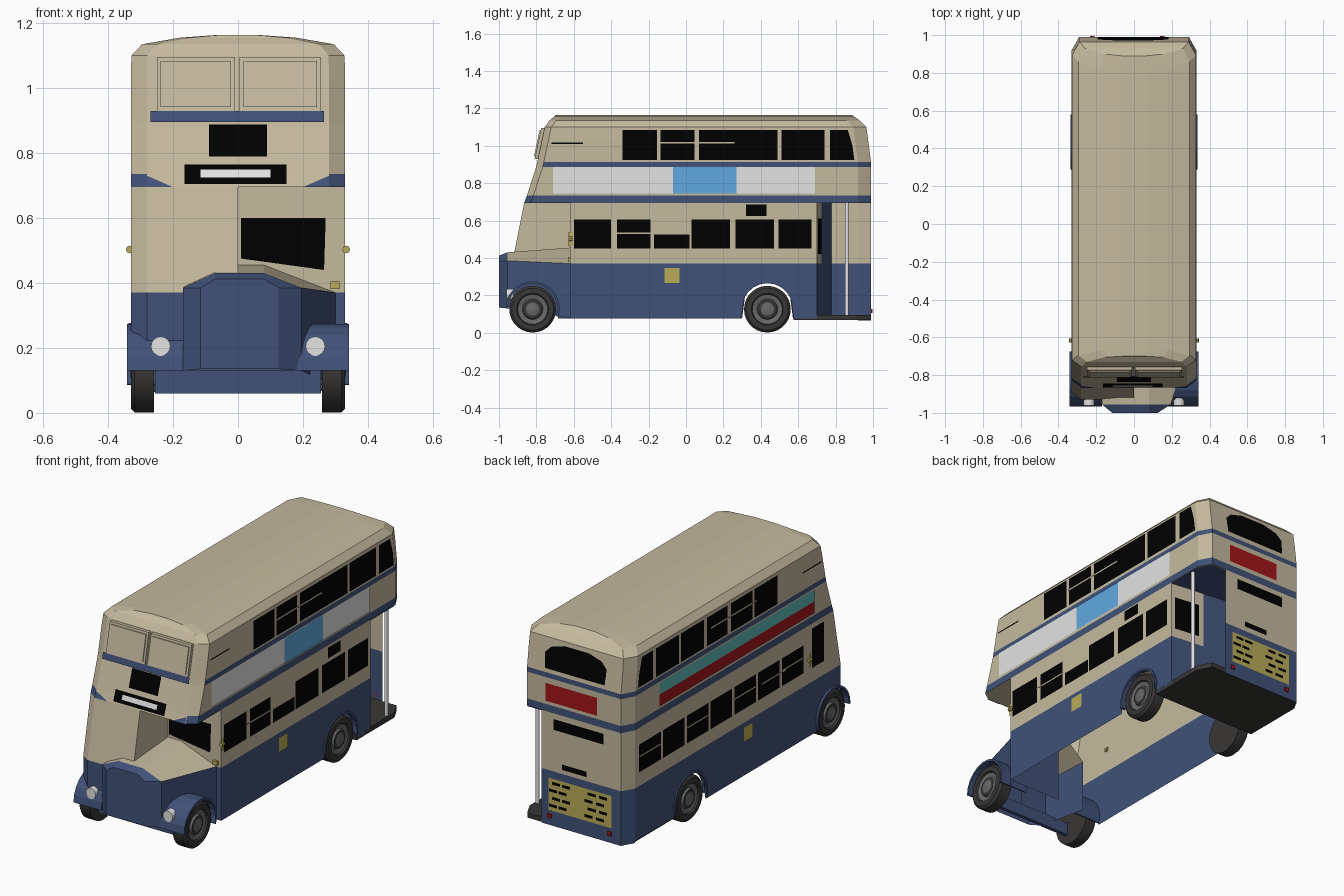
import bpy, bmesh, math
from mathutils import Vector

if "Cube" in bpy.data.objects:
    bpy.data.objects.remove(bpy.data.objects["Cube"])


def material(name, r, g, b):
    m = bpy.data.materials.new(name)
    m.use_nodes = True
    m.diffuse_color = (r, g, b, 1)
    m.node_tree.nodes["Principled BSDF"].inputs["Base Color"].default_value = (r, g, b, 1)
    return m


CREAM = material("cream", .56, .49, .345)
BLUE = material("navy_blue", .052, .083, .19)
BLACK = material("window_black", 0, 0, 0)
LIGHT = material("light_grey", .77, .77, .77)
SKY = material("sky_blue", .115, .40, .74)
TEAL = material("teal", .11, .50, .48)
RED = material("red", .37, .008, .01)
YELLOW = material("yellow", .49, .41, .10)
TYRE = material("dark_rubber", .04, .038, .036)
HUB = material("hub_grey", .14, .14, .14)

W = .33        # half width
REAR = .99     # rear wall
DECK = .695    # upper deck floor
WAIST = .37    # top of the blue skirt
BULK = -.62    # front bulkhead
CX, CY = .28, .035  # front corner
FRONT = [(.08, -.93), (WAIST, -.93), (DECK, -.865), (.735, -.85), (.89, -.80), (1.10, -.755)]


def front_y(z):
    for (z0, a), (z1, b) in zip(FRONT, FRONT[1:]):
        if z <= z1:
            return a + (b - a) * (z - z0) / (z1 - z0)
    return FRONT[-1][1]


def rear_y(z):
    return REAR - max(0, z - .905) * .13


def finish(name, bm, mats, recalc=True):
    if recalc:
        bmesh.ops.recalc_face_normals(bm, faces=bm.faces[:])
    me = bpy.data.meshes.new(name)
    bm.to_mesh(me)
    bm.free()
    for m in mats:
        me.materials.append(m)
    ob = bpy.data.objects.new(name, me)
    bpy.context.collection.objects.link(ob)
    return ob


def plate(name, mat, pts, out):
    """Single painted panel facing the direction out."""
    bm = bmesh.new()
    f = bm.faces.new([bm.verts.new(p) for p in pts])
    f.normal_update()
    if f.normal.dot(Vector(out)) < 0:
        f.normal_flip()
    return finish(name, bm, [mat], False)


def rect(a0, a1, z0, z1):
    return [(a0, z0), (a1, z0), (a1, z1), (a0, z1)]


def side_plate(name, mat, s, y0, y1, z0, z1, lift=.004):
    plate(name, mat, [(s * (W + lift), y, z) for y, z in rect(y0, y1, z0, z1)], (s, 0, 0))


def front_plate(name, mat, pts, lift=.005):
    plate(name, mat, [(x, front_y(z) - lift, z) for x, z in pts], (0, -1, 0))


def rear_plate(name, mat, pts, lift=.004):
    plate(name, mat, [(x, rear_y(z) + lift, z) for x, z in pts], (0, 1, 0))


def loft(name, rings, mats, rule=lambda i, j: 0, closed=True, caps=(True, True)):
    """Skin between equal rings; rule(ring, segment) picks the colour."""
    bm = bmesh.new()
    vs = [[bm.verts.new(p) for p in r] for r in rings]
    n = len(rings[0])
    for i in range(len(rings) - 1):
        for j in range(n if closed else n - 1):
            k = (j + 1) % n
            f = bm.faces.new((vs[i][j], vs[i][k], vs[i + 1][k], vs[i + 1][j]))
            f.material_index = rule(i, j)
    for flag, ring, i in zip(caps, (vs[0], vs[-1]), (0, len(rings))):
        if flag:
            bm.faces.new(ring).material_index = rule(i, -1)
    return finish(name, bm, mats)


def sheet(name, mat, rings):
    return loft(name, rings, [mat], closed=False, caps=(False, False))


def box(name, mat, x0, x1, y0, y1, z0, z1):
    return loft(name, [[(x0, y0, z), (x1, y0, z), (x1, y1, z), (x0, y1, z)] for z in (z0, z1)], [mat])


def rod(name, mat, centre, axis, r, length, sides=16):
    bm = bmesh.new()
    bmesh.ops.create_cone(bm, cap_ends=True, segments=sides, radius1=r, radius2=r, depth=length)
    bm.transform(Vector(axis).to_track_quat('Z', 'Y').to_matrix().to_4x4())
    bmesh.ops.translate(bm, verts=bm.verts[:], vec=centre)
    return finish(name, bm, [mat])


# Upper deck and crowned roof; bands skip the front corners higher up
def deck_ring(z, yf, yr, w):
    right = [(.85 * w, yf), (w, yf + CY), (w, yr - .07), (.88 * w, yr)]
    return [(x, y, z) for x, y in right] + [(-x, y, z) for x, y in reversed(right)]


levels = [(z, front_y(z), rear_y(z), W) for z in (DECK, .735, .885, .912, 1.03)]
levels += [(1.10, -.755, rear_y(1.10), .328), (1.135, -.73, .93, .295),
           (1.155, -.705, .90, .18), (1.163, -.70, .89, .07)]
loft("upper_deck", [deck_ring(*l) for l in levels], [CREAM, BLUE],
     lambda i, j: int((i == 0 and j not in (7, -1)) or (i == 2 and 1 <= j <= 5)))


# Lower deck walls, with the cab on one side and an open rear corner
def wall_path(z):
    f = front_y(z)
    return [(x, y, z) for x, y in ((W, .70), (W, BULK), (0, BULK), (0, f), (-CX, f),
                                   (-W, f + CY), (-W, .92), (-.29, REAR), (.20, REAR))]


def skirt(name, pts, z0):
    sheet(name, BLUE, [[(x, y, z) for x, y in pts] for z in (z0, WAIST)])


sheet("lower_deck_walls", CREAM, [wall_path(z) for z in (WAIST, DECK)])
skirt("front_bulkhead_skirt", [(W, BULK), (0, BULK)], .075)
skirt("cab_skirt", [(0, -.93), (-CX, -.93), (-W, -.93 + CY)], .13)
skirt("rear_skirt", [(-W, .92), (-.29, REAR), (.20, REAR)], .065)

# Side skirts with wheel arches
AXLES = (-.82, .435)
HEIGHT, ARCH = .13, .135


def sill(y):
    return max([.075] + [HEIGHT + math.sqrt(ARCH ** 2 - (y - c) ** 2)
                         for c in AXLES if abs(y - c) < ARCH])


for s, label, y0, y1 in ((1, "left", BULK, .70), (-1, "right", -.93 + CY, .92)):
    ys = [y0 + (y1 - y0) * i / 120 for i in range(121)]
    sheet(label + "_skirt", BLUE, [[(s * W, y, sill(y)) for y in ys], [(s * W, y, WAIST) for y in ys]])

# Wheels and wings
TREAD = [(.04, 0, 0), (.125, 0, 0), (.125, .06, 0), (.112, .072, 0), (.085, .072, 0), (.08, .062, 1),
         (.055, .055, 1), (.05, .066, 0), (.035, .068, 1), (.012, .074, 1)]


def wheel(name, s, y):
    rings = [[(s * (.258 + d), y + r * math.cos(a), HEIGHT - .004 + r * math.sin(a))
              for a in (math.tau * k / 28 for k in range(28))] for r, d, _ in TREAD]
    ob = loft(name, rings, [TYRE, HUB], lambda i, j: TREAD[min(i, len(TREAD) - 1)][2])
    bpy.context.view_layer.objects.active = ob
    ob.select_set(True)
    bpy.ops.object.shade_smooth_by_angle(angle=math.radians(35))
    ob.select_set(False)


def wing(name, s, y, x0, x1, r, a0, a1):
    arc = [math.radians(a0 + (a1 - a0) * k / 12) for k in range(13)]
    loft(name, [[(s * x, y + q * math.cos(a), HEIGHT + q * math.sin(a))
                 for x, q in ((x0, r), (x1, r), (x1, r - .012), (x0, r - .012))] for a in arc], [BLUE])


for s, label in ((1, "left"), (-1, "right")):
    for y, end in zip(AXLES, ("front", "rear")):
        wheel(f"{end}_{label}_wheel", s, y)
    wing(f"front_{label}_wing", s, AXLES[0], .17, .342, .145, -18, 180)
    wing(f"rear_{label}_wing", s, AXLES[1], .31, .337, .147, -10, 190)
    rod(f"{label}_headlight", LIGHT, (s * .238, -.941, .205), (0, -1, 0), .03, .04)
    rod(f"{label}_side_lamp", YELLOW, (s * .333, -.617, .503), (0, -1, 0), .012, .02, 8)
    side_plate(f"{label}_lamp_plate", YELLOW, s, -.627, -.607, .465, .54)
    side_plate(f"{label}_yellow_square", YELLOW, s, -.115, -.035, .265, .345)
box("front_axle_beam", BLUE, -.255, .255, -.87, -.85, .06, .13)


# Bonnet and radiator, open underneath
def bonnet_ring(y, xl, xr, low, shoulder, top):
    return [(xl, y, low), (xl, y, shoulder), (-.07, y, top), (.08, y, top), (xr, y, shoulder), (xr, y, low)]


loft("bonnet", [bonnet_ring(-1.0, -.115, .125, .135, .385, .412),
                bonnet_ring(-.955, -.17, .195, .13, .385, .43),
                bonnet_ring(BULK, -.17, .30, .08, WAIST, .455)],
     [BLUE, CREAM], lambda i, j: int(i == 1 and j in (1, 2, 3)), closed=False, caps=(True, False))

# Raised front upper windows
for x0, x1 in ((-.25, -.01), (.005, .255)):
    loft("front_upper_window_frame", [[(x, front_y(z) - d, z) for x, z in rect(x0, x1, .93, 1.095)]
                                      for d in (0, .018)], [CREAM])
    loft("front_upper_window", [[(x, front_y(z) - d, z) for x, z in rect(x0 + .012, x1 - .012, .942, 1.083)]
                                for d in (.018, .024)], [CREAM])

# Front bands, destination boxes and bulkhead window
front_plate("front_blue_band", BLUE, rect(-.27, .265, .895, .93), .015)
for s in (1, -1):
    front_plate("front_corner_band", BLUE, [(s * .2, DECK), (s * CX, DECK), (s * CX, .73)], .004)
front_plate("front_route_box", BLACK, rect(-.09, .09, .79, .888))
front_plate("front_destination_box", BLACK, rect(-.165, .15, .705, .765))
front_plate("front_destination_blind", LIGHT, rect(-.115, .10, .725, .75), .009)
plate("bulkhead_window", BLACK, [(x, BULK - .004, z) for x, z in
                                 ((.01, .475), (.265, .44), (.27, .60), (.01, .60))], (0, -1, 0))
box("front_marker", YELLOW, .285, .312, -.632, BULK, .382, .405)

# Side windows
for y0, y1 in ((-.34, -.155), (-.135, .045), (.07, .49), (.51, .74)):
    side_plate("left_upper_window", BLACK, 1, y0, y1, .925, 1.085)
for y0, y1, top in ((-.60, -.40, .605), (-.37, -.19, .605), (-.17, .02, .525),
                    (.03, .235, .605), (.265, .47, .605), (.495, .67, .605)):
    side_plate("left_lower_window", BLACK, 1, y0, y1, .45, top)
side_plate("left_small_sign", BLACK, 1, .32, .43, .625, .685)
for y0, y1 in ((-.33, -.13), (-.11, .08), (.11, .29), (.32, .52), (.54, .74)):
    side_plate("right_upper_window", BLACK, -1, y0, y1, .925, 1.085)
for i in range(7):
    y = -.56 + .21 * i
    side_plate("right_lower_window", BLACK, -1, y, y + .19, .45, .605)
    if i % 2 == 0:
        side_plate("right_window_bar", CREAM, -1, y, y + .19, .535, .542, .007)
side_plate("right_cab_window", BLACK, -1, -.74, -.635, .45, .67)
for s in (1, -1):
    plate("rear_quarter_window", BLACK, [(s * (W + .004), y, z) for y, z in
          ((.77, .925), (.90, .925), (.89, 1.0), (.865, 1.085), (.77, 1.085))], (s, 0, 0))
    side_plate("front_vent_line", BLACK, s, -.72, -.55, 1.009, 1.016)
    side_plate("upper_window_bar", CREAM, s, -.14, .26, 1.012, 1.02, .007)
    side_plate("lower_window_bar", CREAM, s, -.40, -.19, .528, .535, .007)

# Side advertising panels
side_plate("left_panel", LIGHT, 1, -.71, .69, .745, .886)
side_plate("left_panel_centre", SKY, 1, -.07, .27, .745, .886, .007)
side_plate("right_panel_upper", TEAL, -1, -.66, .71, .815, .88)
side_plate("right_panel_lower", RED, -1, -.66, .71, .75, .815)

# Rear details
rear_plate("rear_upper_window", BLACK, [(-.19, .935), (.18, .935), (.185, 1.02), (.15, 1.055), (.07, 1.078),
                                        (-.08, 1.078), (-.16, 1.055), (-.195, 1.02)])
rear_plate("rear_red_panel", RED, rect(-.147, .173, .755, .855))
rear_plate("rear_lower_window", BLACK, rect(-.187, .122, .605, .665))
rear_plate("rear_small_sign", BLACK, rect(-.08, .07, .395, .425))
rear_plate("rear_yellow_panel", YELLOW, rect(-.235, .155, .15, .33))
for row in range(4):
    for x in (-.19, -.12, .04, .10):
        shift = .02 * (row % 2)
        z = .172 + .042 * row
        rear_plate("rear_panel_dash", BLACK, rect(x - shift, x + .05 - shift, z, z + .016), .007)
for x in (-.22, .15):
    box("rear_lamp", RED, x - .012, x + .012, REAR, REAR + .006, .105, .128)


# Open rear platform, pole and slanted inner bulkhead
def door_plate(name, mat, pts, lift=0):
    plate(name, mat, [(x, .70 + (W - x) * .12 + lift, z) for x, z in pts], (0, 1, 0))


outline = [(-.325, .575), (W, .575), (W, .91), (.29, REAR - .002), (-.285, REAR - .002), (-.325, .92)]
loft("rear_platform", [[(x, y, z) for x, y in outline] for z in (.068, .095)], [TYRE])
rod("platform_pole", LIGHT, (.315, .86, .395), (0, 0, 1), .01, .60, 12)
plate("platform_ceiling", BLUE, [(x, y, DECK - .004) for x, y in outline[2:] + [(-.325, .73), (W, .70)]],
      (0, 0, -1))
door_plate("stair_panel", BLUE, rect(-.32, .13, .095, DECK))
door_plate("door_bulkhead", CREAM, rect(.13, W, WAIST, DECK))
door_plate("door_bulkhead_skirt", BLUE, rect(.13, W, .095, WAIST))
door_plate("door_bulkhead_window", BLACK, rect(.16, .31, .42, .61), .004)
